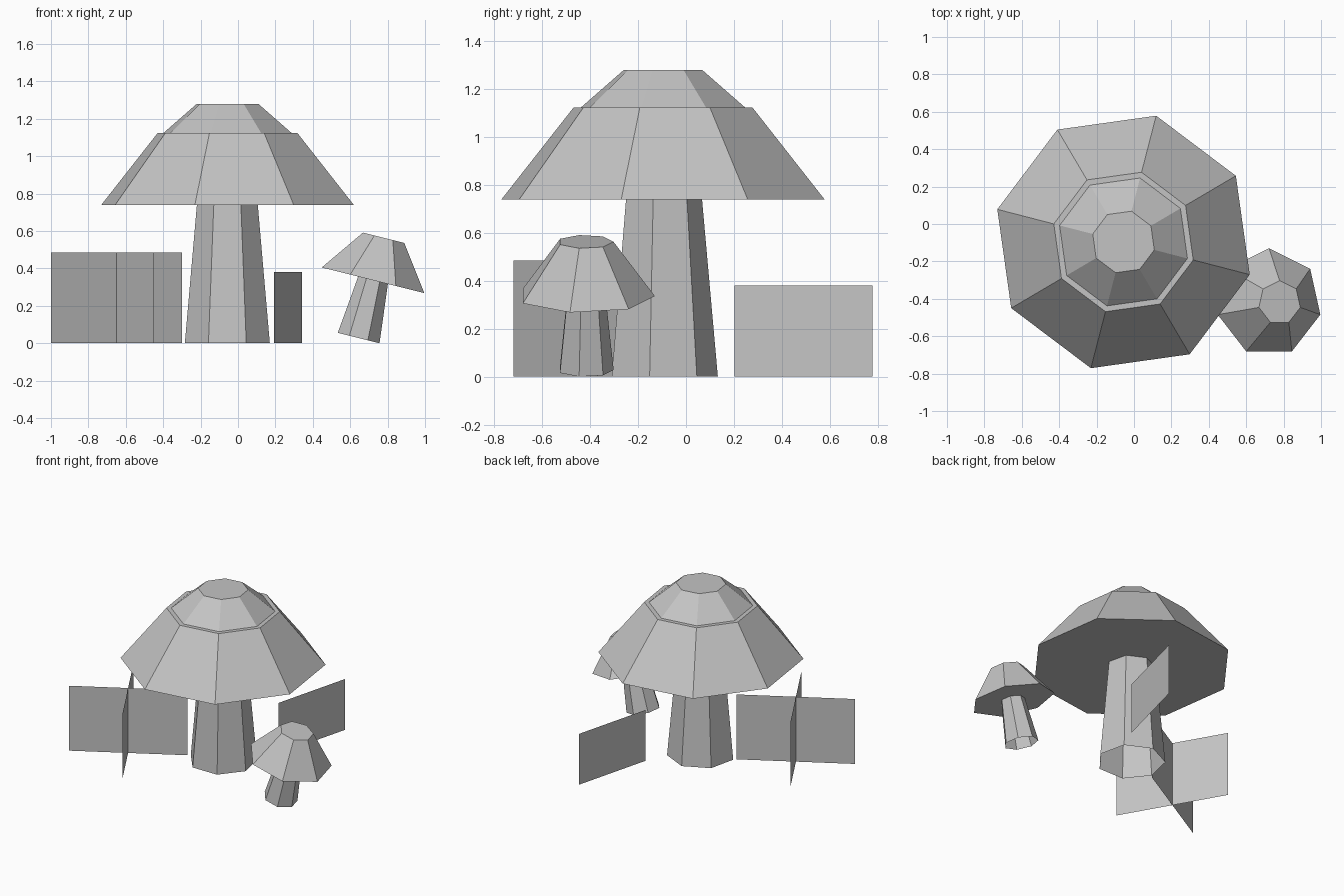
import bpy, bmesh
from math import sin, cos, radians, tau, atan2, hypot

cube = bpy.data.objects.get("Cube")
if cube:
    bpy.data.objects.remove(cube, do_unlink=True)

GREY = (0.55, 0.55, 0.55, 1.0)
grey = bpy.data.materials.new("plain_grey")
grey.use_nodes = True
grey.diffuse_color = GREY
for node in grey.node_tree.nodes:
    if node.type == 'BSDF_PRINCIPLED':
        node.inputs["Base Color"].default_value = GREY


def add_object(name, bm, location, rotation=(0, 0, 0)):
    mesh = bpy.data.meshes.new(name)
    bm.to_mesh(mesh)
    bm.free()
    mesh.materials.append(grey)
    obj = bpy.data.objects.new(name, mesh)
    obj.location = location
    obj.rotation_euler = rotation
    bpy.context.collection.objects.link(obj)
    return obj


def lathe(name, sides, start, profile, location, tilt=0, closed=True):
    """Low-poly solid through (radius, height) rings; open tube if not closed."""
    bm = bmesh.new()
    rings = []
    for r, z in profile:
        angles = [radians(start) + tau * i / sides for i in range(sides)]
        rings.append([bm.verts.new((r * cos(a), r * sin(a), z)) for a in angles])
    for low, high in zip(rings, rings[1:]):
        for i in range(sides):
            j = (i + 1) % sides
            bm.faces.new((low[i], low[j], high[j], high[i]))
    if closed:
        bm.faces.new(rings[0][::-1])
        bm.faces.new(rings[-1])
    return add_object(name, bm, location, (0, radians(tilt), 0))


def card(name, center, half, height):
    """Thin upright card on the ground, running along the half vector."""
    bm = bmesh.new()
    w = hypot(*half)
    corners = ((-w, 0, 0), (w, 0, 0), (w, 0, height), (-w, 0, height))
    bm.faces.new([bm.verts.new(c) for c in corners])
    return add_object(name, bm, (*center, 0), (0, 0, atan2(half[1], half[0])))


# Large mushroom: eight-sided stepped cap on a seven-sided open stem
lathe("large_cap", 8, 30.5,
      [(0.697, 0.74), (0.385, 1.125), (0.353, 1.125), (0.17, 1.28)],
      (-0.056, -0.096, 0))
lathe("large_stem", 7, 90, [(0.233, 0), (0.167, 0.74)],
      (-0.057, -0.1, 0), closed=False)

# Small mushroom, leaning to its left
SMALL = (0.645, -0.42, 0.028)
lathe("small_cap", 7, 90, [(0.29, 0.318), (0.117, 0.552)], SMALL, tilt=14)
lathe("small_stem", 7, 90, [(0.118, 0), (0.084, 0.318)], SMALL, tilt=14, closed=False)

# Grass cards: a crossed pair and a single one
for name, half in (("grass_card_a", (0.35, 0.2)), ("grass_card_b", (0.2, -0.35))):
    card(name, (-0.65, -0.37), half, 0.485)
card("grass_card_single", (0.267, 0.49), (0.075, 0.288), 0.38)
